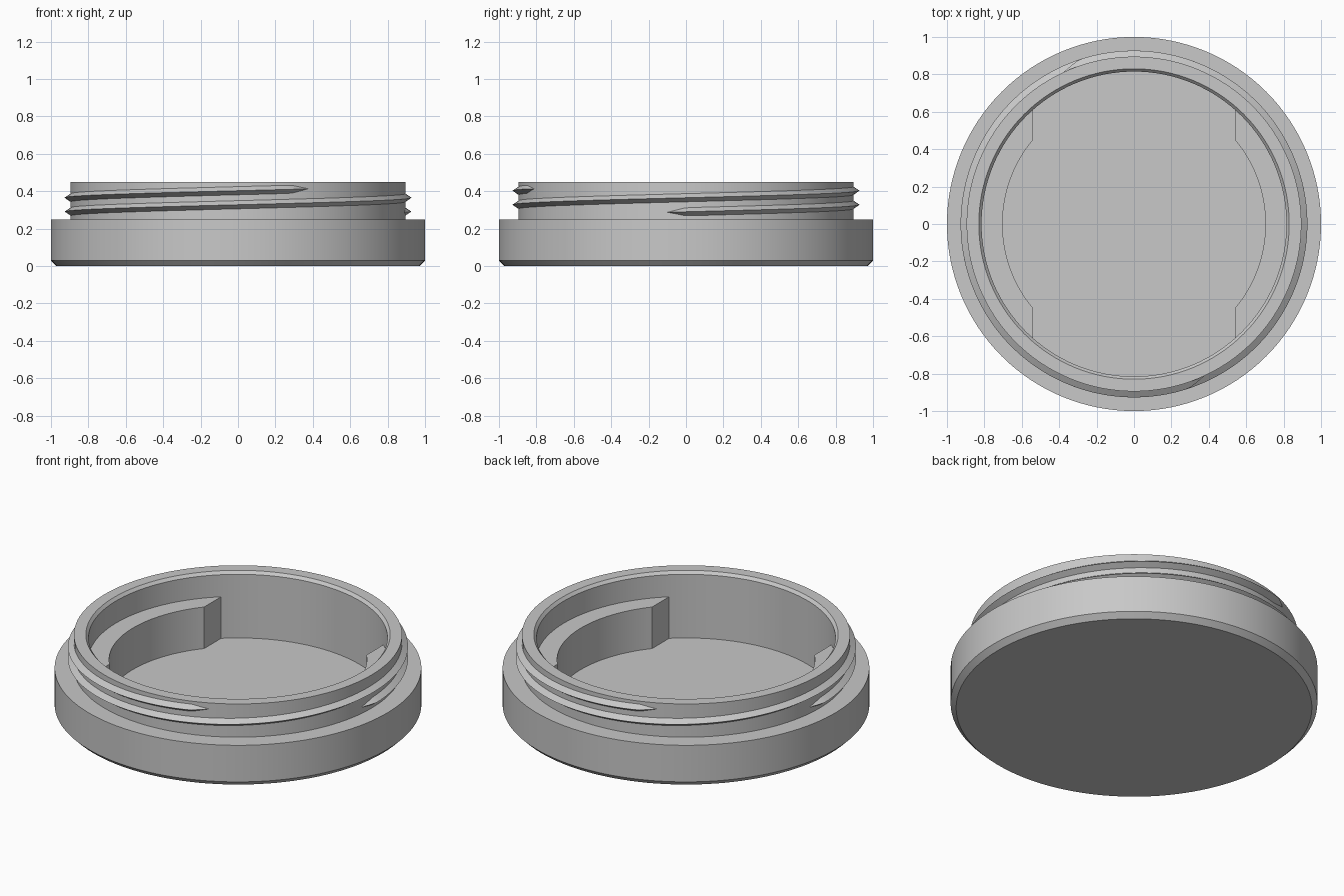
import bpy, bmesh
from math import sin, cos, pi, radians, atan2, acos

cube = bpy.data.objects.get("Cube")
if cube:
    bpy.data.objects.remove(cube, do_unlink=True)

# Single grey material
grey = bpy.data.materials.new("plain grey")
grey.use_nodes = True
colour = (0.58, 0.58, 0.58, 1)
grey.diffuse_color = colour
grey.node_tree.nodes["Principled BSDF"].inputs["Base Color"].default_value = colour


def finish(bm, name):
    bmesh.ops.recalc_face_normals(bm, faces=bm.faces)
    mesh = bpy.data.meshes.new(name)
    bm.to_mesh(mesh)
    bm.free()
    mesh.materials.append(grey)
    ob = bpy.data.objects.new(name, mesh)
    bpy.context.collection.objects.link(ob)
    bpy.ops.object.select_all(action='DESELECT')
    ob.select_set(True)
    bpy.context.view_layer.objects.active = ob
    bpy.ops.object.shade_smooth_by_angle(angle=radians(25))
    return ob


def polar(r, a, z):
    return (r * cos(a), r * sin(a), z)


# Cup body: turned profile with chamfered foot, threaded neck and hollow inside
FLOOR, NECK, BORE, TOP = 0.05, 0.895, 0.815, 0.45
profile = [(0, 0), (0.97, 0), (1, 0.03), (1, 0.25), (NECK, 0.25), (NECK, TOP),
           (0.83, TOP), (BORE, TOP - 0.017), (BORE, FLOOR), (0, FLOOR)]
bm = bmesh.new()
verts = [bm.verts.new((r, 0, z)) for r, z in profile]
edges = [bm.edges.new(pair) for pair in zip(verts, verts[1:])]
bmesh.ops.spin(bm, geom=verts + edges, cent=(0, 0, 0), axis=(0, 0, 1),
               angle=2 * pi, steps=128, use_merge=False)
bmesh.ops.remove_doubles(bm, verts=bm.verts, dist=0.0001)
finish(bm, "cup_body")


# Inner pads: raised ledges on both sides with straight-cut ends
def inner_pad(name, turn):
    bm = bmesh.new()
    cut_x, r_in, r_out, steps = 0.54, 0.703, 0.835, 32
    outline = []
    for r, way in ((r_in, 1), (r_out, -1)):
        half = acos(cut_x / r)
        outline += [(r, way * half * (2 * i / steps - 1)) for i in range(steps + 1)]
    face = bm.faces.new([bm.verts.new(polar(r, a + turn, FLOOR - 0.02)) for r, a in outline])
    top = bmesh.ops.extrude_face_region(bm, geom=[face])["geom"]
    bmesh.ops.translate(bm, vec=(0, 0, 0.3 - FLOOR + 0.02),
                        verts=[v for v in top if isinstance(v, bmesh.types.BMVert)])
    finish(bm, name)


# Thread ridges: triangular section swept up a helix, tapering into the neck
def thread(name, turn):
    bm = bmesh.new()
    start, end, taper, steps = -6.5, 295, 6.5, 150
    root, depth, half = 0.88, 0.047, 0.032
    rings = []
    for i in range(steps + 1):
        deg = start + (end - start) * i / steps
        s = 0.3 + 0.7 * min(1, (deg - start) / taper, (end - deg) / taper)
        z = 0.2905 + 0.15 * deg / 360
        a = radians(deg) + turn
        section = ((root, z - half * s), (root + depth * s, z), (root, z + half * s))
        rings.append([bm.verts.new(polar(r, a, h)) for r, h in section])
    for p, q in zip(rings, rings[1:]):
        for k in range(3):
            n = (k + 1) % 3
            bm.faces.new((p[k], p[n], q[n], q[k]))
    bm.faces.new(rings[0])
    bm.faces.new(rings[-1])
    finish(bm, name)


for side, turn in (("left", 0), ("right", pi)):
    inner_pad("inner_pad_" + side, turn)
    thread("thread_ridge_" + side, turn)
